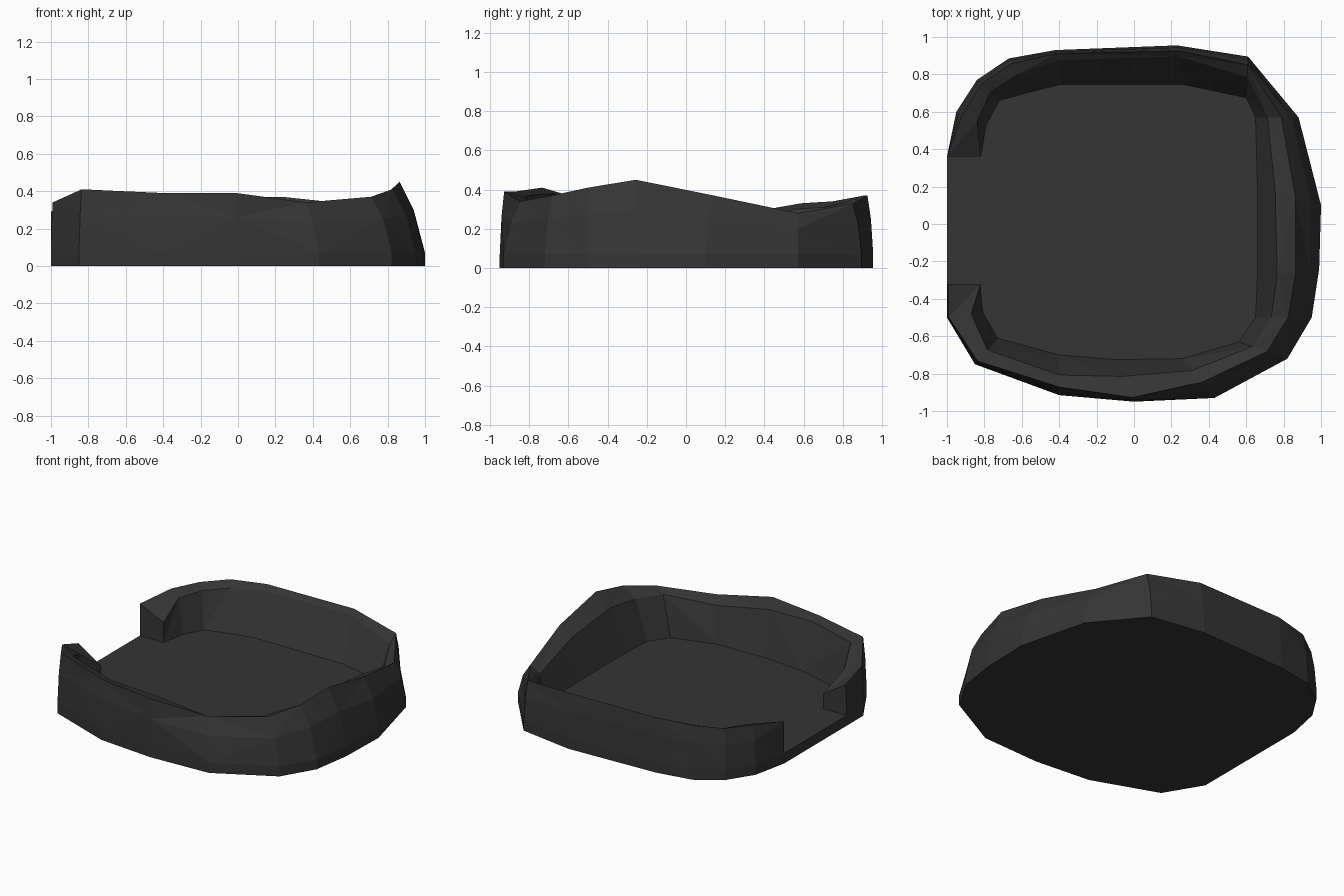
import bpy, bmesh
from mathutils import Vector

if "Cube" in bpy.data.objects:
    bpy.data.objects.remove(bpy.data.objects["Cube"])

FLOOR = 0.07

# Wall stations, from the back end of the opening round to the front end:
# outer foot x,y | inner foot x,y | outer crest inset,z | inner crest inset,z
STATIONS = [
    (-1.00, .36, -.82, .36, .00, .29, 1.0, .21),
    (-.95, .60, -.79, .53, .20, .33, .70, .30),
    (-.84, .77, -.72, .66, .20, .34, .60, .31),
    (-.67, .885, -.58, .70, .15, .36, .48, .33),
    (-.42, .93, -.40, .745, .10, .37, .30, .34),
    (.23, .955, .27, .745, .14, .37, .28, .34),
    (.61, .895, .60, .675, .20, .33, .50, .28),
    (.88, .57, .65, .57, .40, .28, .72, .24),
    (1.0, .10, .66, .20, .40, .37, .72, .32),
    (.99, -.24, .66, -.28, .38, .45, .68, .36),
    (.95, -.50, .65, -.50, .42, .41, .72, .34),
    (.82, -.72, .56, -.63, .42, .37, .72, .34),
    (.43, -.93, .26, -.72, .40, .34, .70, .30),
    (.00, -.95, -.10, -.725, .10, .39, .60, .36),
    (-.40, -.915, -.40, -.70, .20, .39, .50, .37),
    (-.85, -.75, -.73, -.61, .12, .41, .55, .38),
    (-1.0, -.50, -.81, -.47, .05, .34, .68, .30),
    (-1.0, -.32, -.82, -.32, .05, .28, 1.0, .17),
]


def section(ox, oy, ix, iy, fo, zo, fi, zi):
    """Cross-section of the wall, from the outer ground edge to the inner foot."""
    outer, inner = Vector((ox, oy)), Vector((ix, iy))
    at = lambda f, z: (*outer.lerp(inner, f), z)
    return [at(0, 0), at(0, FLOOR), at(fo * .4, FLOOR + (zo - FLOOR) * .6),
            at(fo, zo), at(fi, zi), at(1, FLOOR)]


bm = bmesh.new()
rows = [[bm.verts.new(p) for p in section(*s)] for s in STATIONS]

# Faceted wall skin, diagonals alternating
for i, (a, b) in enumerate(zip(rows, rows[1:])):
    for j in range(5):
        q = [a[j], b[j], b[j + 1], a[j + 1]]
        if j == 0:
            bm.faces.new(q)
        elif (i + j) % 2:
            bm.faces.new((q[0], q[1], q[2]))
            bm.faces.new((q[0], q[2], q[3]))
        else:
            bm.faces.new((q[0], q[1], q[3]))
            bm.faces.new((q[1], q[2], q[3]))

# Wall ends beside the opening, the slab edge, floor and underside
first, last = rows[0], rows[-1]
bm.faces.new(first[1:])
bm.faces.new(last[1:])
bm.faces.new((first[0], last[0], last[1], first[1]))
bm.faces.new([r[5] for r in rows] + [last[1], first[1]])
bm.faces.new([r[0] for r in rows])
bmesh.ops.recalc_face_normals(bm, faces=bm.faces[:])

mesh = bpy.data.meshes.new("rock_enclosure")
bm.to_mesh(mesh)
bm.free()
rock = bpy.data.objects.new("rock_enclosure", mesh)
bpy.context.collection.objects.link(rock)

# Dark stone
stone = bpy.data.materials.new("dark_stone")
stone.diffuse_color = (0.035, 0.035, 0.035, 1)
stone.use_nodes = True
stone.node_tree.nodes["Principled BSDF"].inputs["Base Color"].default_value = stone.diffuse_color
mesh.materials.append(stone)
